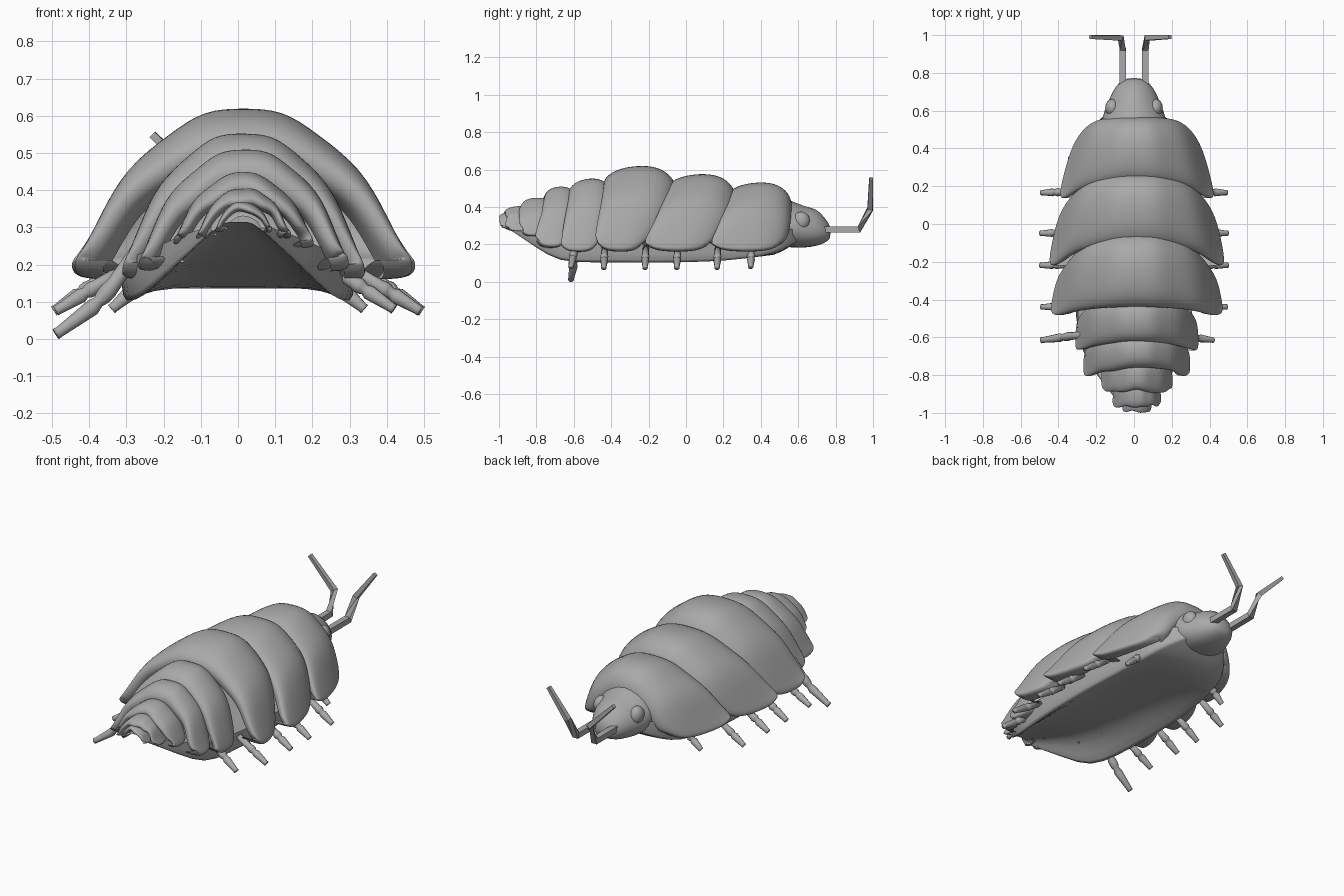
import bpy, bmesh, math, random
from mathutils import Vector

if "Cube" in bpy.data.objects:
    bpy.data.objects.remove(bpy.data.objects["Cube"])

random.seed(4)
grey = bpy.data.materials.new("shell_grey")
grey.diffuse_color = (.4, .4, .4, 1)
grey.use_nodes = True
grey.node_tree.nodes["Principled BSDF"].inputs["Base Color"].default_value = grey.diffuse_color


def loft(name, rows, caps=False, loop=False, levels=1, smooth=True):
    """Skin a list of equally long point rows; loop closes each row."""
    bm = bmesh.new()
    vs = [[bm.verts.new(p) for p in r] for r in rows]
    n = len(rows[0])
    for a, b in zip(vs, vs[1:]):
        for i in range(n if loop else n - 1):
            j = (i + 1) % n
            bm.faces.new((a[i], a[j], b[j], b[i]))
    if caps:
        bm.faces.new(vs[0])
        bm.faces.new(vs[-1])
    bmesh.ops.recalc_face_normals(bm, faces=bm.faces)
    me = bpy.data.meshes.new(name)
    bm.to_mesh(me)
    bm.free()
    me.materials.append(grey)
    ob = bpy.data.objects.new(name, me)
    bpy.context.collection.objects.link(ob)
    for p in me.polygons:
        p.use_smooth = smooth
    if levels:
        m = ob.modifiers.new("smooth", 'SUBSURF')
        m.levels = m.render_levels = levels
    return ob


def tube(name, pts, radii, sides=8, smooth=True):
    """Tapered tube through points with one radius per point."""
    pts = [Vector(p) for p in pts]
    rows = []
    for i, (p, r) in enumerate(zip(pts, radii)):
        t = (pts[min(i + 1, len(pts) - 1)] - pts[max(i - 1, 0)]).normalized()
        u = t.cross(Vector((0.1, 1, 0.05)) if abs(t.y) < 0.8 else Vector((1, 0, 0))).normalized()
        w = t.cross(u)
        angs = [2 * math.pi * (k + 0.5) / sides for k in range(sides)]
        rows.append([p + r * (math.cos(a) * u + math.sin(a) * w) for a in angs])
    return loft(name, rows, True, True, 0, smooth)


# Armour plates: arch cross-section (x, z) and bulging lengthwise (t, height, width) profile
half = [(0, 1), (.24, .99), (.43, .86), (.7, .66), (.84, .39), (.95, .13), (1, .03), (.97, -.01), (.82, -.01)]
arch = [(-x, z) for x, z in half[:0:-1]] + half
profile = [(.06, .50, .62), (0, .60, .72), (.02, .76, .84), (.12, .91, .92), (.32, 1, .97), (.6, 1.0, .99),
           (.84, .95, 1), (.97, .86, .99), (1, .77, .95), (.95, .67, .86), (.7, .64, .82)]


def plate(i, yf, yr, leanf, leanr, top, bottom, wf, wr, wobble):
    jig = [random.uniform(-wobble, wobble) for _ in arch]
    rows = []
    for t, sh, sw in profile:
        w = (wf + (wr - wf) * t ** .7) * sw
        row = []
        for k, (ax, az) in enumerate(arch):
            z = bottom + (top - bottom) * az * sh
            z += max(0, .3 - az) * .4 * abs(2 * t - 1) ** 5 * (top - bottom)
            lean = leanf + (leanr - leanf) * t
            tt = .5 + (t - .5) * (.82 if az < .05 else .94 if az < .2 else 1)  # rounded corners
            y = yf + (yr - yf) * tt - lean * (1 - max(az, 0)) ** 1.3
            row.append((ax * w + .015, y + jig[k] * t, z + jig[k] * .8 * t))
        rows.append(row)
    loft("armour_plate_%d" % i, rows, levels=2)


plates = [
    (.57, .22, .03, .12, .533, .165, .32, .42, 0),
    (.275, -.11, .11, .15, .578, .165, .41, .475, 0),
    (-.04, -.445, .15, .07, .622, .165, .43, .465, 0),
    (-.38, -.63, .07, .06, .555, .165, .34, .33, .006),
    (-.57, -.77, .06, .05, .508, .185, .30, .285, .01),
    (-.71, -.885, .02, .0, .448, .25, .20, .19, .012),
    (-.82, -.965, .0, .0, .408, .27, .13, .13, .012),
    (-.90, -.995, .0, -.005, .37, .29, .08, .078, .008),
]
for i, p in enumerate(plates, 1):
    plate(i, *p)

# Hollow underside: (y, half width, centre z, rim z, wall height)
rows = []
for y, w, zc, zr, wall in [(.6, .12, .22, .22, .08), (.52, .22, .16, .17, .1), (.42, .26, .125, .135, .1),
                           (.22, .29, .155, .11, .1), (0, .31, .18, .10, .1), (-.3, .31, .20, .10, .1),
                           (-.5, .30, .22, .10, .12), (-.68, .27, .25, .10, .12),
                           (-.8, .19, .28, .18, .08), (-.96, .07, .315, .29, .02)]:
    hs = [(0, zc), (.4 * w, zc), (.65 * w, zc * .7 + zr * .3), (.95 * w, zr), (w, zr), (1.03 * w, zr + wall)]
    rows.append([(-x, y, z) for x, z in hs[:0:-1]] + [(x, y, z) for x, z in hs])
loft("underside", rows, levels=1)

# Head: (y, half width, bottom, top)
rows = []
for y, w, zb, zt in [(.48, .18, .19, .46), (.56, .18, .19, .44), (.63, .15, .185, .405), (.70, .12, .195, .395),
                     (.74, .09, .21, .345), (.775, .055, .23, .30)]:
    zm, h = (zb + zt) / 2, (zt - zb) / 2
    row = []
    for k in range(12):
        a = 2 * math.pi * k / 12
        row.append((w * math.cos(a), y, zm + (-.2 * h * abs(math.cos(a)) + h * 1.05 * math.sin(a))))
    rows.append(row)
loft("head", rows, True, True, 1)

# Eyes and antennae
for s, side in ((-1, "left"), (1, "right")):
    bpy.ops.mesh.primitive_uv_sphere_add(segments=16, ring_count=10, radius=.05, location=(s * .115, .615, .325))
    eye = bpy.context.object
    eye.name = side + "_eye"
    eye.scale = (.75, .95, 1)
    eye.data.materials.append(grey)
    bpy.ops.object.shade_smooth()
    tip = -.23 if s < 0 else .19
    tube(side + "_antenna",
         [(s * .06, .70, .28), (s * .06, .925, .28), (s * .07, .985, .39), (tip, .99, .55)],
         [.024, .024, .02, .014], 4, False)

# Walking legs: (y, root x, foot x, foot z)
legs = [(.35, .22, .34, .08), (.17, .33, .49, .075), (-.045, .33, .495, .075),
        (-.215, .33, .495, .075), (-.435, .31, .49, .075)]


def leg(name, root, foot, size=1, drop=0):
    a, b = Vector(root), Vector(foot)
    stops = [0, .40, .46, .52, .56, .62, .96, 1]
    radii = [.016, .019, .022, .020, .015, .021, .014, .015]
    bend = Vector((0, 0, -drop))
    tube(name, [a.lerp(b, t) + bend * math.sin(math.pi * t) for t in stops], [r * size for r in radii], 10)


for i, (y, rx, fx, fz) in enumerate(legs, 1):
    for s, side in ((-1, "left"), (1, "right")):
        leg("%s_leg_%d" % (side, i), (s * rx, y, .185), (s * fx, y - .004, fz))
leg("right_leg_6", (.24, -.59, .20), (.42, -.615, .08))
leg("left_leg_6", (-.23, -.58, .30), (-.49, -.615, .013), 1.1, .04)
